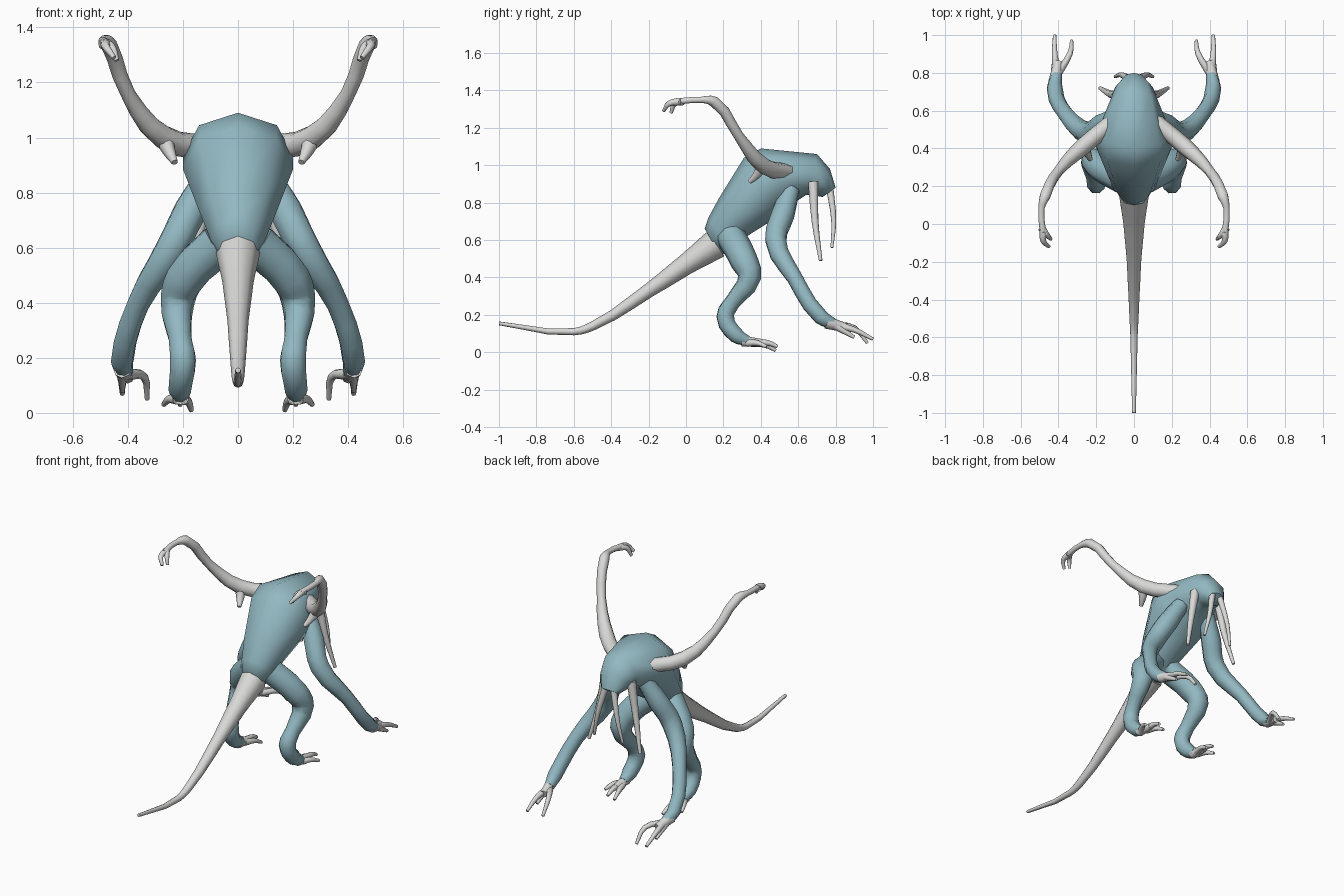
import bpy, bmesh, math
from mathutils import Vector

cube = bpy.data.objects.get("Cube")
if cube:
    bpy.data.objects.remove(cube)


def material(name, rgb):
    mat = bpy.data.materials.new(name)
    mat.use_nodes = True
    mat.diffuse_color = (*rgb, 1)
    mat.node_tree.nodes["Principled BSDF"].inputs["Base Color"].default_value = (*rgb, 1)
    return mat


teal = material("dusty teal skin", (.29, .48, .54))
bone = material("pale bone", (.69, .69, .68))


def add_object(name, data, mat):
    """Link new object data, give it its colour and make it the only selection."""
    data.materials.append(mat)
    part = bpy.data.objects.new(name, data)
    bpy.context.collection.objects.link(part)
    bpy.ops.object.select_all(action="DESELECT")
    part.select_set(True)
    bpy.context.view_layer.objects.active = part
    return part


def smooth():
    bpy.ops.object.shade_smooth_by_angle(angle=math.radians(60))


def tube(name, mat, path, radii, mirror=True):
    """Round eight-sided tube along a smooth path, mirrored to the other side."""
    curve = bpy.data.curves.new(name, "CURVE")
    curve.dimensions = "3D"
    curve.resolution_u = 3
    curve.bevel_depth = 1
    curve.bevel_resolution = 2
    curve.use_fill_caps = True
    spline = curve.splines.new("BEZIER")
    spline.bezier_points.add(len(path) - 1)
    for point, position, radius in zip(spline.bezier_points, path, radii):
        point.co = position
        point.radius = radius
        point.handle_left_type = point.handle_right_type = "AUTO"
    part = add_object(name, curve, mat)
    bpy.ops.object.convert(target="MESH")
    smooth()
    if mirror:
        part.modifiers.new("Mirror", "MIRROR")


def tapered(name, path, thick, thin):
    """Bone-coloured tube whose radius shrinks evenly along its points."""
    last = len(path) - 1
    radii = [thick + (thin - thick) * i / last for i in range(last + 1)]
    tube(name, bone, path, radii)


def claw(name, *path):
    tapered(name, path, .021, .009)


def loft(name, mat, sections):
    """Closed skin through eight-sided oval sections: back edge, belly edge, half width."""
    bm = bmesh.new()
    rings = []
    for back, belly, width in sections:
        top, low = Vector((0, *back)), Vector((0, *belly))
        middle, half = (top + low) / 2, (top - low) / 2
        across = Vector((width, 0, 0))
        angles = [math.tau * k / 8 for k in range(8)]
        rings.append([bm.verts.new(middle + half * math.cos(a) + across * math.sin(a))
                      for a in angles])
    for ring, following in zip(rings, rings[1:]):
        for k in range(8):
            bm.faces.new((ring[k - 1], ring[k], following[k], following[k - 1]))
    bm.faces.new(rings[0])
    bm.faces.new(rings[-1])
    bmesh.ops.recalc_face_normals(bm, faces=bm.faces)
    mesh = bpy.data.meshes.new(name)
    bm.to_mesh(mesh)
    bm.free()
    add_object(name, mesh, mat)
    smooth()


# Hunched body ending in a drooping head
loft("body", teal, [
    ((.1, .66), (.18, .52), .07),
    ((.12, .72), (.24, .54), .1),
    ((.18, .83), (.34, .63), .14),
    ((.31, 1.04), (.5, .73), .2),
    ((.4, 1.09), (.55, .78), .2),
    ((.7, 1.06), (.64, .84), .12),
    ((.77, .98), (.68, .84), .1),
    ((.8, .88), (.73, .83), .06),
])

# Long tail that levels out near the tip
tube("tail", bone,
     [(0, .16, .58), (0, 0, .47), (0, -.2, .33), (0, -.5, .14), (0, -.6, .11), (0, -1, .155)],
     [.08, .056, .038, .024, .019, .01], mirror=False)

# Front limbs
tube("front_limb", teal,
     [(.1, .56, .87), (.17, .52, .74), (.24, .48, .6), (.36, .58, .4), (.42, .72, .19), (.41, .79, .15)],
     [.05, .063, .06, .043, .042, .03])

# Clawed hands
tapered("palm", [(.42, .75, .16), (.4, .86, .13)], .034, .024)
claw("outer_finger", (.41, .82, .14), (.42, .9, .12), (.42, 1, .07))
claw("inner_finger", (.4, .8, .14), (.34, .9, .13), (.33, .97, .05))
claw("thumb", (.42, .8, .14), (.42, .9, .08))

# Hind legs
tube("hind_leg", teal,
     [(.06, .24, .62), (.19, .31, .49), (.22, .34, .4), (.21, .25, .27), (.2, .21, .19),
      (.21, .27, .09), (.21, .33, .06)],
     [.08, .075, .063, .044, .05, .044, .028])

# Feet with spread toes
tapered("foot", [(.21, .3, .06), (.21, .41, .05)], .03, .02)
claw("middle_toe", (.21, .38, .05), (.21, .44, .05), (.21, .49, .03))
claw("inner_toe", (.2, .35, .05), (.18, .42, .04), (.17, .48, .01))
claw("outer_toe", (.22, .33, .05), (.25, .38, .05), (.27, .43, .03))

# Raised back arms with elbow spurs and hooked fingers
tube("back_arm", bone,
     [(.1, .55, .96), (.27, .41, 1), (.4, .28, 1.16), (.47, .15, 1.34), (.49, .08, 1.35), (.48, -.06, 1.34)],
     [.045, .045, .027, .03, .017, .018])
tapered("elbow_spur", [(.27, .41, 1), (.25, .38, .95), (.23, .34, .91)], .035, .012)
claw("hooked_finger", (.48, -.04, 1.34), (.48, -.09, 1.33), (.45, -.12, 1.29))
claw("short_finger", (.49, -.02, 1.34), (.46, -.06, 1.33), (.44, -.08, 1.28))

# Tentacles hanging from the mouth
tapered("front_tentacle", [(.03, .77, .87), (.07, .79, .7), (.1, .78, .56)], .02, .008)
tapered("side_tentacle", [(.09, .68, .91), (.13, .69, .7), (.18, .72, .49)], .028, .01)
